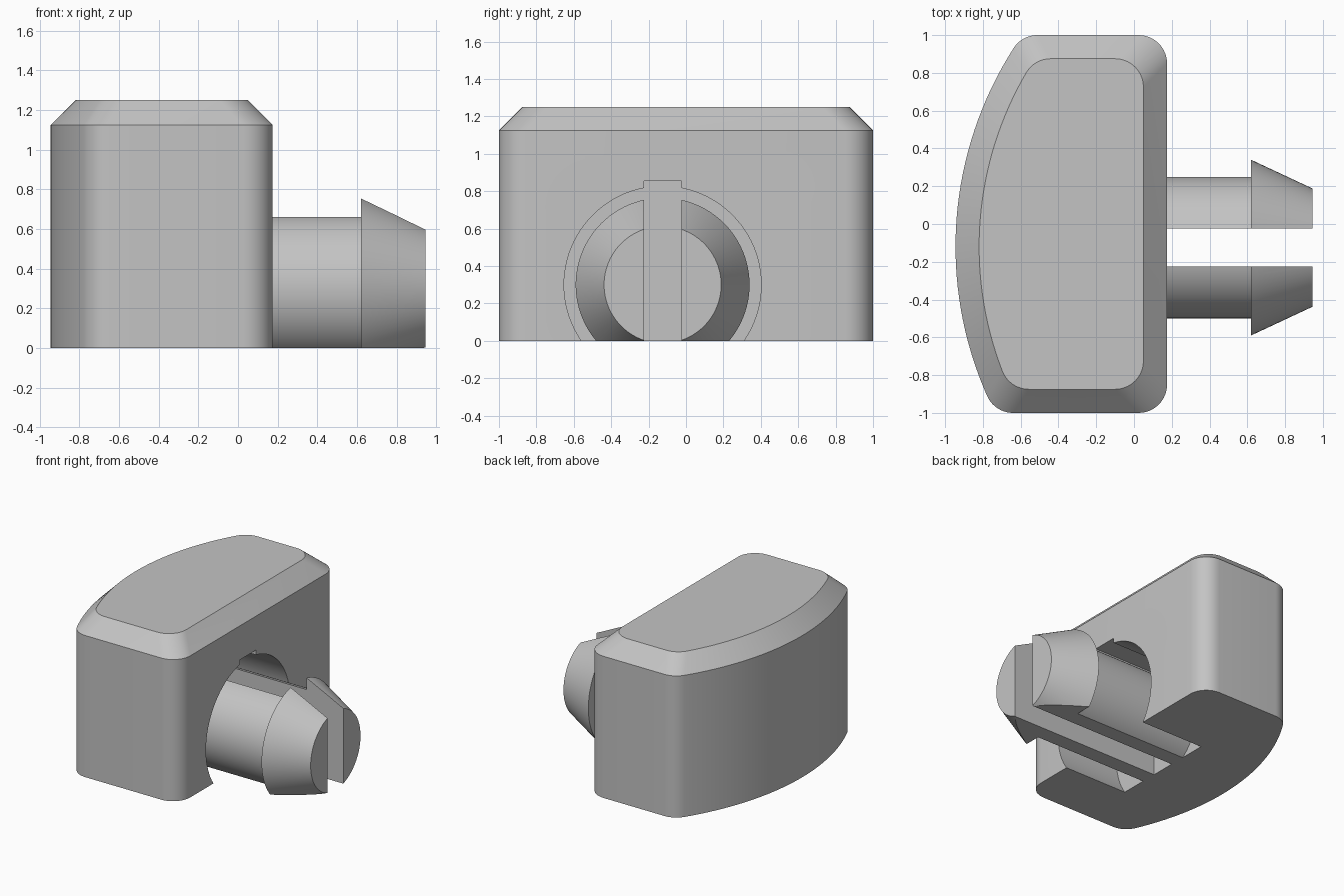
import bpy, bmesh
from math import pi, sin, cos, sqrt, atan2, radians
from mathutils import Matrix, Vector

cube = bpy.data.objects.get("Cube")
if cube:
    bpy.data.objects.remove(cube, do_unlink=True)

grey = bpy.data.materials.new("plain grey")
grey.use_nodes = True
grey.diffuse_color = (0.55, 0.55, 0.55, 1)
grey.node_tree.nodes["Principled BSDF"].inputs["Base Color"].default_value = (0.55, 0.55, 0.55, 1)

AXIS_Y, AXIS_Z = -0.125, 0.30      # centre of the bore and the split pin
BORE_END, FACE_X = -0.38, 0.175    # bore floor and flat face of the body
HALF_SLOT = 0.1


def make_object(name, bm):
    bmesh.ops.recalc_face_normals(bm, faces=bm.faces)
    mesh = bpy.data.meshes.new(name)
    bm.to_mesh(mesh)
    bm.free()
    obj = bpy.data.objects.new(name, mesh)
    bpy.context.collection.objects.link(obj)
    mesh.materials.append(grey)
    return obj


def activate(obj):
    bpy.ops.object.select_all(action='DESELECT')
    obj.select_set(True)
    bpy.context.view_layer.objects.active = obj


def smooth(obj):
    activate(obj)
    bpy.ops.object.shade_smooth_by_angle(angle=radians(25))


def arc(cx, cy, r, a0, a1, n):
    return [(cx + r * cos(a0 + (a1 - a0) * i / n),
             cy + r * sin(a0 + (a1 - a0) * i / n)) for i in range(n + 1)]


def outline(inset):
    """Body plan: three straight sides, a bowed left side, rounded corners."""
    bow_x, bow_y, bow_r, r = 1.005, -0.12, 1.95 - inset, 0.15
    cy, cx = 1 - inset - r, FACE_X - inset - r

    def bow_corner(y):
        x = bow_x - sqrt((bow_r - r) ** 2 - (y - bow_y) ** 2)
        return x, atan2(y - bow_y, x - bow_x) % (2 * pi)

    back_x, back_a = bow_corner(cy)
    front_x, front_a = bow_corner(-cy)
    pts = arc(cx, -cy, r, -pi / 2, 0, 10) + arc(cx, cy, r, 0, pi / 2, 10)
    pts += arc(back_x, cy, r, pi / 2, back_a, 10)
    pts += arc(bow_x, bow_y, bow_r, back_a, front_a, 32)[1:-1]
    pts += arc(front_x, -cy, r, front_a, 1.5 * pi, 10)
    return pts


# Body: extruded plan with a chamfered top
bm = bmesh.new()
rings = [[bm.verts.new((x, y, z)) for x, y in outline(inset)]
         for z, inset in ((0, 0), (1.125, 0), (1.25, 0.125))]
count = len(rings[0])
for low, high in zip(rings, rings[1:]):
    for i in range(count):
        j = (i + 1) % count
        bm.faces.new((low[i], low[j], high[j], high[i]))
bm.faces.new(rings[0][::-1])
bm.faces.new(rings[-1])
body = make_object("body", bm)

# Cutters: round bore and the keyway above it
length = 0.3 + FACE_X - BORE_END
middle = BORE_END + length / 2
bm = bmesh.new()
bmesh.ops.create_cone(bm, cap_ends=True, segments=96, radius1=0.527, radius2=0.527, depth=length,
                      matrix=Matrix.Translation((middle, AXIS_Y, AXIS_Z)) @ Matrix.Rotation(pi / 2, 4, 'Y'))
bore = make_object("bore_cutter", bm)
bm = bmesh.new()
bmesh.ops.create_cube(bm, size=1, matrix=Matrix.Translation((middle, AXIS_Y, 0.5775))
                      @ Matrix.Diagonal((length, 2 * HALF_SLOT, 0.555, 1)))
keyway = make_object("keyway_cutter", bm)
for cutter in (bore, keyway):
    cutter.hide_render = True
    mod = body.modifiers.new("cut", 'BOOLEAN')
    mod.operation, mod.solver, mod.object = 'DIFFERENCE', 'EXACT', cutter
    activate(body)
    bpy.ops.object.modifier_apply(modifier=mod.name)
    bpy.data.objects.remove(cutter, do_unlink=True)
smooth(body)


# Split pin: turned barbed profile, cut flat by the slot and the ground plane
def prong(name, side):
    profile = [(BORE_END - 0.01, 0), (BORE_END - 0.01, 0.375), (0.62, 0.375),
               (0.62, 0.465), (0.945, 0.313), (0.945, 0)]
    bm = bmesh.new()
    verts = [bm.verts.new((x, 0, r)) for x, r in profile]
    edges = [bm.edges.new(pair) for pair in zip(verts, verts[1:])]
    bmesh.ops.spin(bm, geom=verts + edges, axis=(1, 0, 0), cent=(0, 0, 0),
                   angle=2 * pi, steps=96, use_merge=True)
    bmesh.ops.remove_doubles(bm, verts=bm.verts, dist=1e-5)
    cuts = [((0, side * HALF_SLOT, 0), (0, side, 0)), ((0, 0, -AXIS_Z), (0, 0, 1))]
    for point, normal in cuts:
        bmesh.ops.bisect_plane(bm, geom=bm.verts[:] + bm.edges[:] + bm.faces[:], dist=1e-6,
                               plane_co=point, plane_no=normal, clear_inner=True)
        rim = [e for e in bm.edges if e.is_boundary]
        bmesh.ops.contextual_create(bm, geom=rim)
    bmesh.ops.translate(bm, verts=bm.verts, vec=Vector((0, AXIS_Y, AXIS_Z)))
    smooth(make_object(name, bm))


prong("back_prong", 1)
prong("front_prong", -1)
